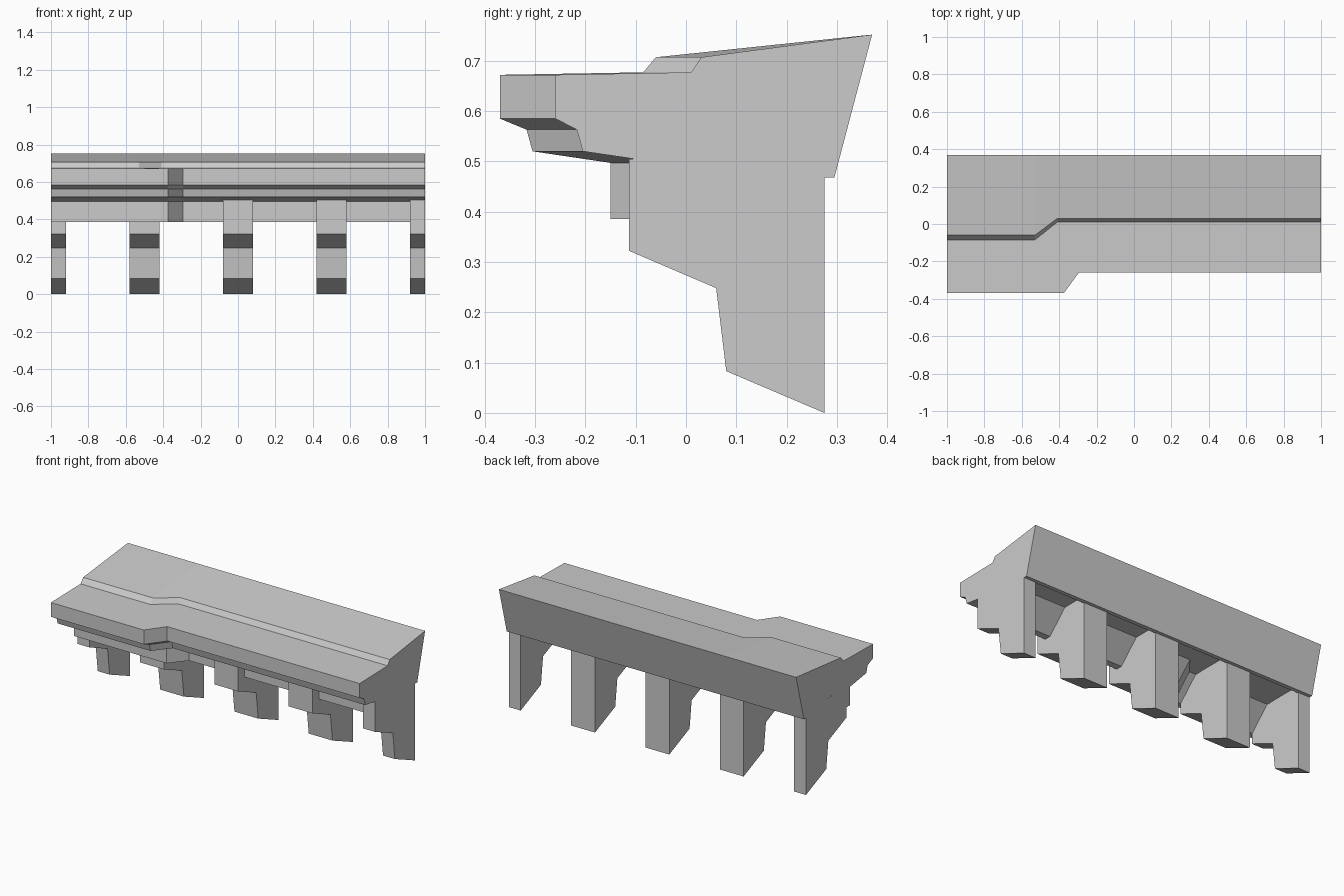
import bpy, bmesh

if "Cube" in bpy.data.objects:
    bpy.data.objects.remove(bpy.data.objects["Cube"])


def loft(name, sections):
    """Closed solid through matching cross-section loops."""
    bm = bmesh.new()
    rings = [[bm.verts.new(p) for p in s] for s in sections]
    n = len(rings[0])
    for a, b in zip(rings, rings[1:]):
        for i in range(n):
            j = (i + 1) % n
            bm.faces.new((a[i], a[j], b[j], b[i]))
    bm.faces.new(rings[0])
    bm.faces.new(rings[-1])
    bmesh.ops.recalc_face_normals(bm, faces=bm.faces)
    me = bpy.data.meshes.new(name)
    bm.to_mesh(me)
    bm.free()
    ob = bpy.data.objects.new(name, me)
    bpy.context.collection.objects.link(ob)
    return ob


# Cornice: y on the recessed right part, z, forward shift on the left part
profile = [
    (0.37, 0.752, 0), (0.03, 0.707, 0.09), (0.01, 0.677, 0.095),
    (-0.26, 0.672, 0.11), (-0.26, 0.585, 0.11),
    (-0.217, 0.563, 0.1), (-0.205, 0.52, 0.1),
    (-0.05, 0.497, 0.1), (-0.05, 0.385, 0.1),
    (-0.01, 0.385, 0.1), (0.115, 0.51, 0.1),
    (0.27, 0.51, 0), (0.27, 0.468, 0), (0.295, 0.468, 0),
]
TOP = (0, 1, 2)  # the top step jogs further left than the front


def station(k):
    pts = []
    for i, (y, z, s) in enumerate(profile):
        jog = (-0.53, -0.41) if i in TOP else (-0.375, -0.295)
        x = (-1, jog[0], jog[1], 1)[k]
        pts.append((x, y - s if k < 2 else y, z))
    return pts


loft("cornice", [station(k) for k in range(4)])

# Corbels, half width at both ends
corbel = [(-0.113, 0.505), (-0.113, 0.322), (0.06, 0.248),
          (0.08, 0.083), (0.275, 0), (0.275, 0.515)]
for c in (-1, -0.5, 0, 0.5, 1):
    x0, x1 = max(-1, c - 0.08), min(1, c + 0.08)
    loft("corbel", [[(x, y, z) for y, z in corbel] for x in (x0, x1)])
